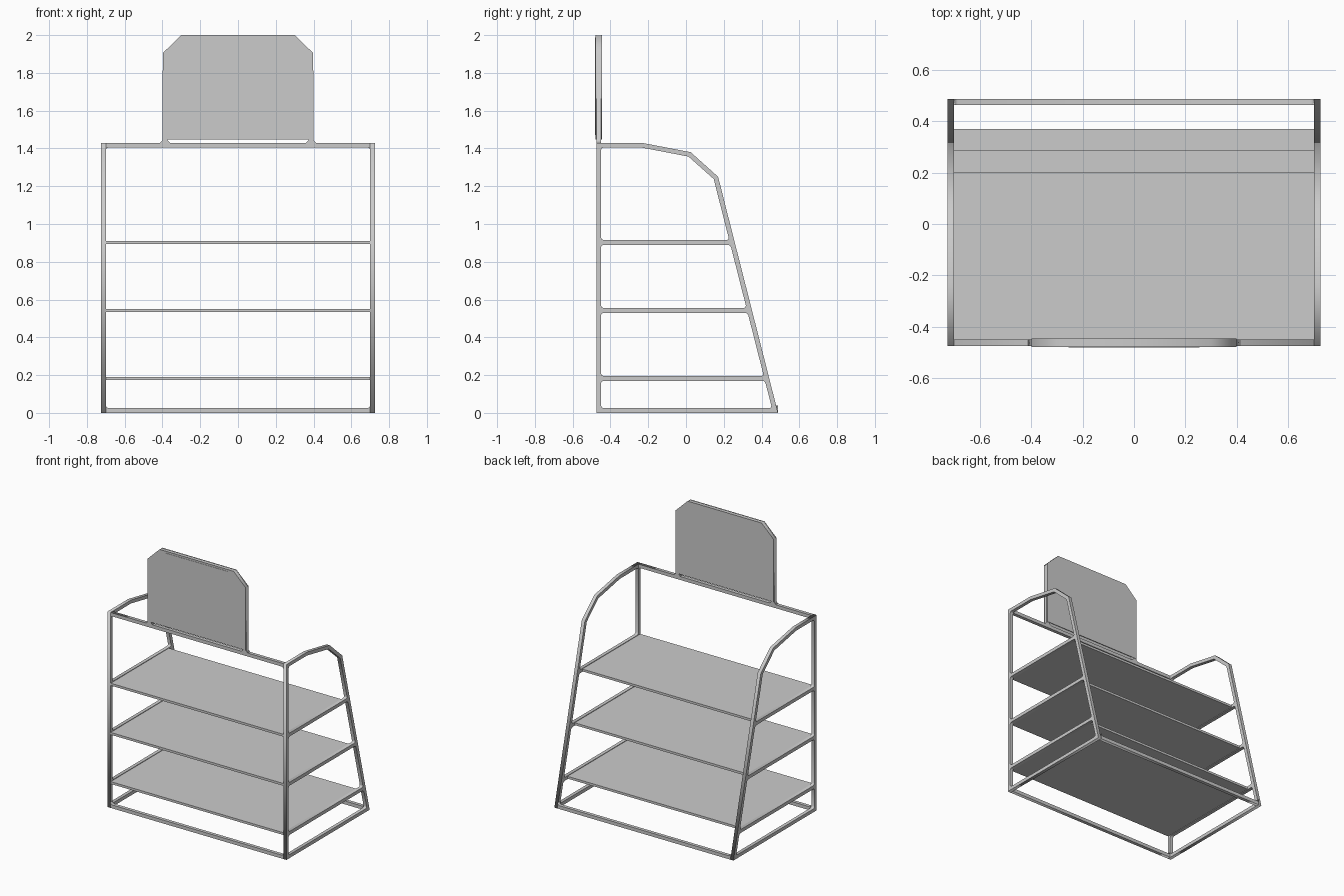
import bpy
from mathutils import Matrix, Vector

if "Cube" in bpy.data.objects:
    bpy.data.objects.remove(bpy.data.objects["Cube"])

XZ = Matrix(((1, 0, 0, 0), (0, 0, -1, 0), (0, 1, 0, 0), (0, 0, 0, 1)))
YZ = Matrix(((0, 0, 1, 0), (1, 0, 0, 0), (0, 1, 0, 0), (0, 0, 0, 1)))


def box(name, x0, x1, y0, y1, z0, z1):
    bpy.ops.mesh.primitive_cube_add(size=1)
    ob = bpy.context.object
    ob.name = name
    ob.data.transform(Matrix.Translation(((x0 + x1) / 2, (y0 + y1) / 2, (z0 + z1) / 2))
                      @ Matrix.Diagonal((x1 - x0, y1 - y0, z1 - z0, 1)))
    return ob


def plate(name, loops, depth, plane, loc):
    """Extruded flat profile; loops after the first are holes."""
    cu = bpy.data.curves.new(name, 'CURVE')
    cu.dimensions = '2D'
    cu.fill_mode = 'BOTH'
    cu.extrude = depth / 2
    for pts in loops:
        sp = cu.splines.new('POLY')
        sp.points.add(len(pts) - 1)
        for p, (u, v) in zip(sp.points, pts):
            p.co = (u, v, 0, 1)
        sp.use_cyclic_u = True
    ob = bpy.data.objects.new(name, cu)
    bpy.context.collection.objects.link(ob)
    ob.matrix_world = Matrix.Translation(loc) @ plane
    bpy.ops.object.select_all(action='DESELECT')
    ob.select_set(True)
    bpy.context.view_layer.objects.active = ob
    bpy.ops.object.convert(target='MESH')
    return bpy.context.object


def fillet(pts, r=0.014):
    """Round the tight corners of a loop, like weld fillets."""
    out = []
    for i, p in enumerate(pts):
        p = Vector(p)
        a = (Vector(pts[i - 1]) - p).normalized()
        b = (Vector(pts[(i + 1) % len(pts)]) - p).normalized()
        if a.dot(b) < -0.5:
            out.append(p[:])
        else:
            out += [(p + a * r)[:], (p + (a + b) * r * 0.27)[:], (p + b * r)[:]]
    return out


T = 0.025                      # tube size
W = 0.725                      # half width
BACK, FRONT, TOP = -0.475, 0.487, 1.43
SHELVES = [(0.17, 0.37), (0.53, 0.287), (0.89, 0.2)]   # rail bottom z, shelf edge y


def slope(z):                  # inner edge of the leaning post
    return FRONT - T * 1.03 - z * 0.254


# side frames with one opening per shelf bay
b = BACK + T
outer = [(BACK, 0), (FRONT, 0), (0.17, 1.25), (0.025, 1.38), (-0.235, TOP), (BACK, TOP)]
holes = []
z0 = T
for z, _ in SHELVES:
    holes.append(fillet([(b, z0), (slope(z0), z0), (slope(z), z), (b, z)]))
    z0 = z + T
holes.append(fillet([(b, z0), (slope(z0), z0), (slope(1.238), 1.238), (0.013, 1.357),
                     (-0.237, TOP - T), (b, TOP - T)]))
for side, s in (("left", -1), ("right", 1)):
    plate(f"{side}_side_frame", [outer] + holes, T, YZ, (s * (W - T / 2), 0, 0))


# cross rails, flared where they meet the posts
def rail(name, z, d, y):
    e = W - T
    zi = z + d * T
    f = d * 0.015
    plate(name, [[(-e, z), (e, z), (e, zi + f), (e - 0.004, zi + f * 0.27), (e - 0.015, zi),
                  (-e + 0.015, zi), (-e + 0.004, zi + f * 0.27), (-e, zi + f)]],
          T, XZ, (0, y, 0))


rail("back_top_rail", TOP, -1, BACK + T / 2)
rail("back_bottom_rail", 0, 1, BACK + T / 2)
rail("front_bottom_rail", 0, 1, FRONT - T / 2)

# shelves
for i, (z, y) in enumerate(SHELVES):
    box(f"shelf_{i + 1}", -W + T, W - T, BACK + 0.003, y, z + 0.004, z + 0.021)

# sign: tube arch between two thin sheets, with a poster
half = [(0.412, TOP), (0.4, 1.443), (0.398, 1.9), (0.3, 1.998)]
inner = [(0.29, 1.973), (0.373, 1.89), (0.373, 1.443), (0.361, TOP)]
arch = ([(-x, z) for x, z in half] + half[::-1] + inner[::-1]
        + [(-x, z) for x, z in inner])
plate("sign_arch", [arch], T, XZ, (0, BACK + T / 2, 0))
sheet = [(-0.398, 1.448), (0.398, 1.448), (0.398, 1.905), (0.3, 2), (-0.3, 2), (-0.398, 1.905)]
for name, y in (("sign_front_sheet", BACK - 0.002), ("sign_back_sheet", BACK + T + 0.002)):
    plate(name, [sheet], 0.004, XZ, (0, y, 0))
box("sign_poster", -0.255, 0.255, BACK - 0.006, BACK - 0.004, 1.47, 1.987)
